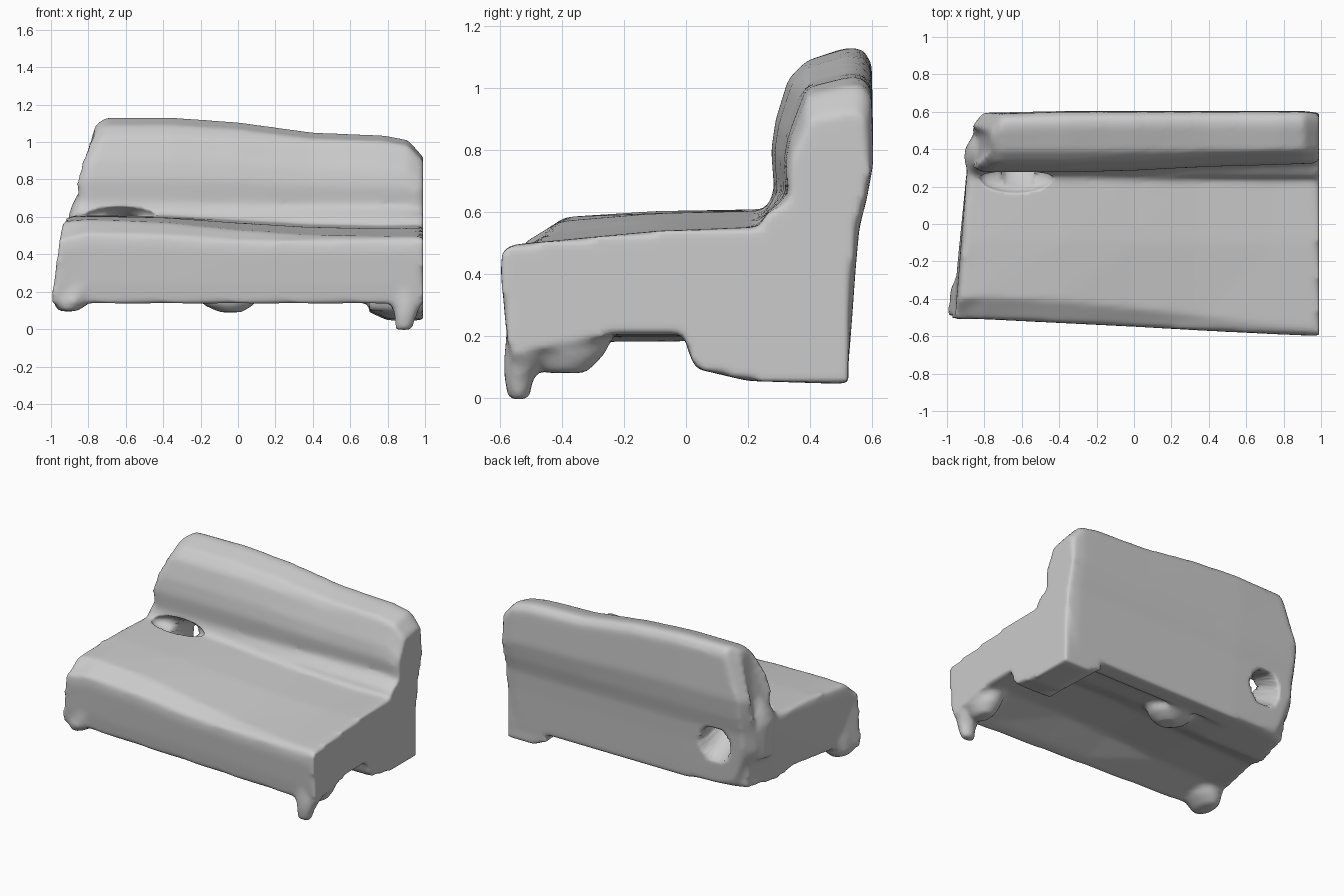
import bpy, bmesh, math
from mathutils import Vector

bm = bmesh.new()


def loft(sections):
    """Skin a list of equal-length point rings and cap both ends."""
    rings = [[bm.verts.new(p) for p in s] for s in sections]
    n = len(rings[0])
    for a, b in zip(rings, rings[1:]):
        for i in range(n):
            j = (i + 1) % n
            bm.faces.new((a[i], a[j], b[j], b[i]))
    bm.faces.new(rings[0][::-1])
    bm.faces.new(rings[-1])


def ellipse(cx, cy, z, rx, ry, n=14):
    return [(cx + rx * math.cos(2 * math.pi * i / n),
             cy + ry * math.sin(2 * math.pi * i / n), z) for i in range(n)]


# Seat base: x, front y, front edge z, crest y, crest z, rear seat z, underside z, rear y
stations = [
    (-1.01, -0.51, 0.48, -0.40, 0.575, 0.61, 0.18, 0.44),
    (-0.80, -0.51, 0.51, -0.39, 0.585, 0.61, 0.19, 0.48),
    (-0.40, -0.53, 0.50, -0.41, 0.57, 0.605, 0.20, 0.52),
    (0.00, -0.55, 0.47, -0.45, 0.53, 0.58, 0.23, 0.525),
    (0.35, -0.57, 0.47, -0.49, 0.505, 0.56, 0.24, 0.525),
    (0.75, -0.59, 0.47, -0.55, 0.495, 0.55, 0.23, 0.525),
    (0.99, -0.60, 0.47, -0.57, 0.495, 0.555, 0.20, 0.53),
]
sections = []
for k, (x, yf, zf, yc, zc, zs, zu, yr) in enumerate(stations):
    ring = [(yf + 0.03, 0.13), (yf + 0.015, 0.24), (yf, zf - 0.06), (yf + 0.005, zf), (yc, zc),
            (-0.1, zc + 0.75 * (zs - zc)), (0.26, zs), (yr, zs),
            (yr, 0.22 if k == 0 else 0.15),
            (0.22, 0.14 if x < -0.05 else 0.19), (0.08, zu), (-0.25, zu), (yf + 0.10, 0.15)]
    # the left end leans inward towards the top and rear, and tucks under at the rear
    pts = []
    for y, z in ring:
        lean = 0.15 * (z - 0.12) + 0.06 * (y + 0.5)
        tuck = 0.15 * (y + 0.5) if z < 0.25 else 0
        pts.append((x + (lean + tuck if k == 0 else 0), y, z))
    sections.append(pts)
loft(sections)

# Backrest: x, top z, shift of rear face, shift of front face
back = [(-0.765, 1.09, -0.08, 0.02), (-0.71, 1.13, -0.01, -0.01), (-0.35, 1.13, 0, -0.01),
        (0.0, 1.105, 0, 0.0), (0.4, 1.05, 0, 0.02), (0.78, 1.035, 0, 0.03),
        (0.91, 1.01, 0, 0.035), (0.99, 0.92, -0.01, 0.04)]
profile = [(0.25, 0.50), (0.25, 0.59), (0.295, 0.67), (0.285, 0.80), (0.30, 0.90),
           (0.34, 1.03), (0.39, 1.09), (0.52, 1.13), (0.57, 1.13), (0.60, 1.08),
           (0.605, 0.80), (0.585, 0.66), (0.56, 0.55), (0.548, 0.42), (0.528, 0.14),
           (0.40, 0.14)]
sections = []
for k, (x, top, rear, front) in enumerate(back):
    ring = []
    for y, z in profile:
        if z > 0.6:
            z = 0.6 + (z - 0.6) * (top - 0.6) / 0.53
            y += front if y < 0.36 else 0
        y += rear if y > 0.5 else 0
        flare = min(max(1.06 - z, 0) * 0.45, 0.10) if k < 2 else 0
        if z < 0.3:
            flare *= 0.1
            z += 0.03 if k < 2 else 0
        ring.append((x - flare, y, z))
    sections.append(ring)
loft(sections)

# Left arm stub blending seat and backrest
loft([ellipse(-0.83, 0.36, 0.35, 0.06, 0.10), ellipse(-0.83, 0.36, 0.60, 0.08, 0.11),
      ellipse(-0.83, 0.37, 0.66, 0.06, 0.09), ellipse(-0.82, 0.38, 0.74, 0.03, 0.05)])

# Feet and underside lumps
loft([ellipse(0.885, -0.54, -0.005, 0.045, 0.035), ellipse(0.895, -0.54, 0.07, 0.06, 0.05),
      ellipse(0.90, -0.52, 0.13, 0.08, 0.07), ellipse(0.89, -0.49, 0.24, 0.09, 0.09)])
loft([ellipse(-0.91, -0.40, 0.095, 0.05, 0.09), ellipse(-0.89, -0.39, 0.14, 0.10, 0.12),
      ellipse(-0.84, -0.37, 0.24, 0.13, 0.13)])
loft([ellipse(-0.04, 0.27, 0.09, 0.06, 0.06), ellipse(-0.05, 0.28, 0.13, 0.14, 0.11),
      ellipse(-0.06, 0.28, 0.25, 0.2, 0.14)])
# low rim behind the front right foot
loft([ellipse(0.89, -0.39, 0.08, 0.05, 0.07), ellipse(0.89, -0.38, 0.14, 0.085, 0.12),
      ellipse(0.88, -0.36, 0.24, 0.10, 0.15)])
# rear right foot block
loft([[(x, 0.525, 0.045 if x > 0.75 else 0.09), (x, 0.20, 0.055 if x > 0.75 else 0.1),
       (x, 0.03, 0.095), (x, 0.0, 0.17), (x, 0.0, 0.3), (x, 0.525, 0.3)]
      for x in (0.70, 0.80, 0.99)])

bmesh.ops.recalc_face_normals(bm, faces=bm.faces)
mesh = bpy.data.meshes.new("sofa_body")
bm.to_mesh(mesh)
bm.free()
body = bpy.data.objects.new("sofa_body", mesh)
bpy.context.collection.objects.link(body)

# Fuse the parts into one soft skin
remesh = body.modifiers.new("fuse", 'REMESH')
remesh.mode = 'VOXEL'
remesh.voxel_size = 0.018
remesh.use_smooth_shade = True


def cut_with(cutter, name):
    cutter.name = name
    cutter.hide_render = True
    cutter.hide_set(True)
    cut = body.modifiers.new(name, 'BOOLEAN')
    cut.operation = 'DIFFERENCE'
    cut.solver = 'EXACT'
    cut.object = cutter


# Hole running down from the seat crease to the rear face
start, end = Vector((-0.62, 0.21, 0.59)), Vector((-0.59, 0.75, 0.34))
axis = end - start
bpy.ops.mesh.primitive_cone_add(vertices=28, radius1=0.075, radius2=0.13, depth=axis.length,
                                location=(start + end) / 2,
                                rotation=axis.to_track_quat('Z', 'Y').to_euler())
for p in bpy.context.object.data.polygons:
    p.use_smooth = True
cut_with(bpy.context.object, "hole_cutter")
# Shallow scoop in the seat crease at the mouth of the hole
bpy.ops.mesh.primitive_uv_sphere_add(segments=24, ring_count=12, location=(-0.63, 0.25, 0.60))
bpy.context.object.scale = (0.20, 0.085, 0.06)
bpy.ops.object.shade_smooth()
cut_with(bpy.context.object, "scoop_cutter")

soft = body.modifiers.new("soften", 'SMOOTH')
soft.factor = 0.5
soft.iterations = 6
